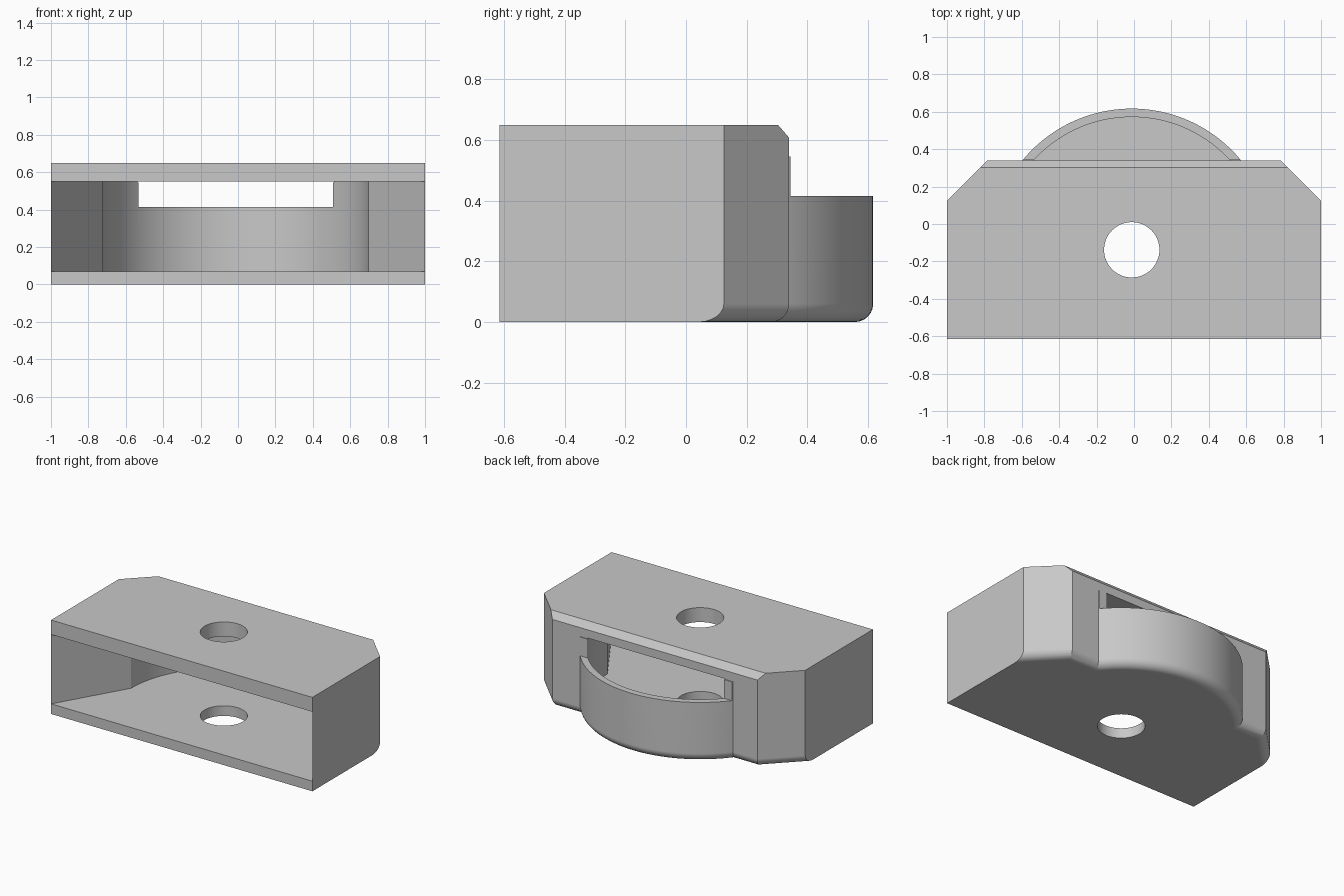
import bpy
import bmesh
from math import sin, cos, asin, pi, sqrt, radians

if "Cube" in bpy.data.objects:
    bpy.data.objects.remove(bpy.data.objects["Cube"], do_unlink=True)

# Main dimensions
FRONT, BACK, HEIGHT = -0.615, 0.34, 0.65
CORNER = 1.125                 # back corners lie on |x| + y = CORNER
CX, CY = -0.012, -0.138        # shared axis of the hole and the round bulge
R_OUT, R_IN, R_HOLE = 0.755, 0.71, 0.148
FILLET, STEPS = 0.06, 6
FLOOR, CEILING, RIM = 0.07, 0.55, 0.415

grey = bpy.data.materials.new("light grey")
grey.use_nodes = True
colour = (0.58, 0.58, 0.58, 1)
grey.diffuse_color = colour
grey.node_tree.nodes["Principled BSDF"].inputs["Base Color"].default_value = colour


def loft(name, layers):
    """Closed solid through (z, outline) layers with equal point counts."""
    bm = bmesh.new()
    rings = [[bm.verts.new((x, y, z)) for x, y in outline] for z, outline in layers]
    bm.faces.new(rings[0][::-1])
    bm.faces.new(rings[-1])
    for low, high in zip(rings, rings[1:]):
        for i in range(len(low)):
            j = (i + 1) % len(low)
            bm.faces.new((low[i], low[j], high[j], high[i]))
    bmesh.ops.recalc_face_normals(bm, faces=bm.faces)
    mesh = bpy.data.meshes.new(name)
    bm.to_mesh(mesh)
    bm.free()
    mesh.materials.append(grey)
    obj = bpy.data.objects.new(name, mesh)
    bpy.context.collection.objects.link(obj)
    return obj


def arc(radius, start, end, count):
    return [(CX + radius * cos(start + (end - start) * i / count),
             CY + radius * sin(start + (end - start) * i / count))
            for i in range(count + 1)]


def body_outline(side_inset, back_inset):
    line = CORNER - side_inset * sqrt(2)
    back = BACK - back_inset
    right = [(1, FRONT), (1, line - 1), (line - back, back)]
    return right + [(-x, y) for x, y in reversed(right)]


def bulge_outline(inset):
    radius = R_OUT - inset
    start = asin((0.1 - CY) / radius)
    return arc(radius, start, pi - start, 64)


def fillet_layers(outline):
    """Quarter-round from the base up to the fillet height."""
    angles = [pi / 2 * i / STEPS for i in range(STEPS + 1)]
    return [(FILLET * (1 - cos(a)), outline(FILLET * (1 - sin(a)))) for a in angles]


def combine(target, tool, operation):
    mod = target.modifiers.new(operation, "BOOLEAN")
    mod.operation, mod.solver, mod.object = operation, "EXACT", tool
    bpy.context.view_layer.objects.active = target
    bpy.ops.object.modifier_apply(modifier=mod.name)
    bpy.data.objects.remove(tool, do_unlink=True)


# Block with rounded lower back edges and a bevelled upper back edge
housing = loft("housing", fillet_layers(lambda d: body_outline(d, d))
               + [(0.607, body_outline(0, 0)), (HEIGHT, body_outline(0, 0.037))])

# Round bulge, lowered behind the back face so that a thin lip remains
bulge = loft("bulge", fillet_layers(bulge_outline) + [(0.545, bulge_outline(0))])
lip = BACK + 0.005
window = [(-1, lip), (1, lip), (1, 1), (-1, 1)]
combine(bulge, loft("window_cutter", [(RIM, window), (HEIGHT, window)]), "DIFFERENCE")
combine(housing, bulge, "UNION")

# Cavity: round at the back, flaring to the full width at the open front
flare = 1.2


def mouth(side):
    x = CX + side * R_IN
    return x + (side - x) * flare, CY + (FRONT - CY) * flare


cavity = [mouth(1)] + arc(R_IN, 0, pi, 80) + [mouth(-1)]
combine(housing, loft("cavity_cutter", [(FLOOR, cavity), (CEILING, cavity)]), "DIFFERENCE")

# Pin hole through floor and roof
hole = arc(R_HOLE, 0, 2 * pi, 64)[:-1]
combine(housing, loft("hole_cutter", [(-0.1, hole), (HEIGHT + 0.1, hole)]), "DIFFERENCE")

# Smooth curves, crisp edges
bpy.ops.object.select_all(action="DESELECT")
housing.select_set(True)
bpy.context.view_layer.objects.active = housing
bpy.ops.object.shade_smooth_by_angle(angle=radians(25))
weighted = housing.modifiers.new("weighted normals", "WEIGHTED_NORMAL")
weighted.keep_sharp = True
